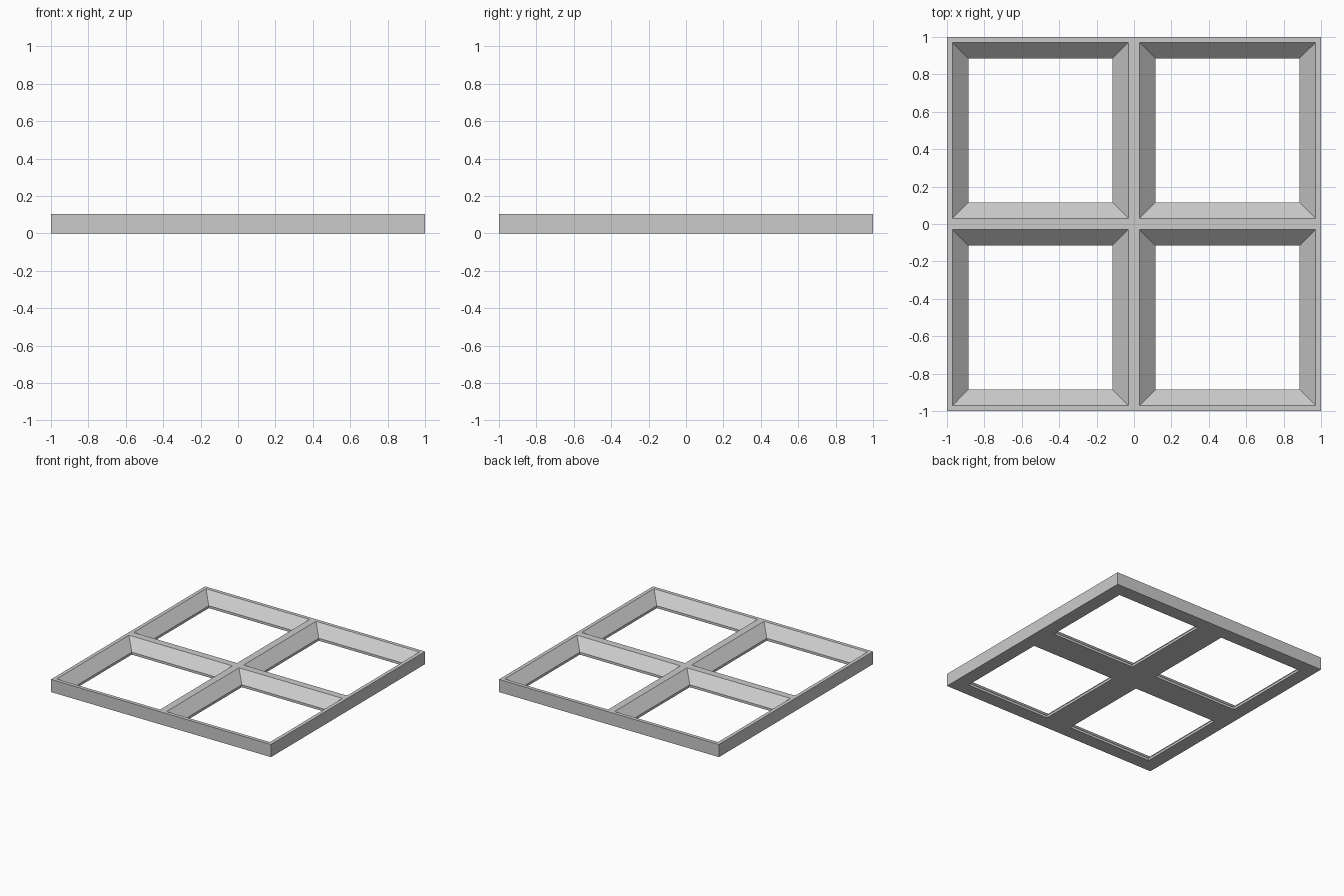
import bpy
import bmesh

HEIGHT = 0.104
LIP = 0.02        # straight edge below the sloped walls
RIM = 0.03        # opening inset at the top
FOOT = 0.115      # opening inset at the bottom

cube = bpy.data.objects.get("Cube")
if cube:
    bpy.data.objects.remove(cube, do_unlink=True)

grey = bpy.data.materials.new("plain_grey")
grey.use_nodes = True
colour = (0.6, 0.6, 0.6, 1)
grey.diffuse_color = colour
grey.node_tree.nodes["Principled BSDF"].inputs["Base Color"].default_value = colour


def ring(bm, cx, cy, half, z):
    """Square loop of vertices around a pane centre."""
    corners = ((-1, -1), (1, -1), (1, 1), (-1, 1))
    return [bm.verts.new((cx + sx * half, cy + sy * half, z)) for sx, sy in corners]


def bridge(bm, a, b):
    for i in range(4):
        j = (i + 1) % 4
        bm.faces.new((a[i], a[j], b[j], b[i]))


# Four tapered panes, each a closed loop of outer square and sloped opening
bm = bmesh.new()
for cx in (-0.5, 0.5):
    for cy in (-0.5, 0.5):
        loops = [ring(bm, cx, cy, half, z) for half, z in (
            (0.5, 0), (0.5, HEIGHT), (0.5 - RIM, HEIGHT),
            (0.5 - FOOT, LIP), (0.5 - FOOT, 0))]
        for a, b in zip(loops, loops[1:] + loops[:1]):
            bridge(bm, a, b)

# Drop the walls shared by neighbouring panes, then weld into one frame
inner = [f for f in bm.faces
         if all(abs(v.co.x) < 1e-4 for v in f.verts)
         or all(abs(v.co.y) < 1e-4 for v in f.verts)]
bmesh.ops.delete(bm, geom=inner, context='FACES')
bmesh.ops.remove_doubles(bm, verts=bm.verts, dist=1e-4)
bmesh.ops.recalc_face_normals(bm, faces=bm.faces)

mesh = bpy.data.meshes.new("window_frame")
bm.to_mesh(mesh)
bm.free()
mesh.materials.append(grey)
frame = bpy.data.objects.new("window_frame", mesh)
bpy.context.collection.objects.link(frame)
